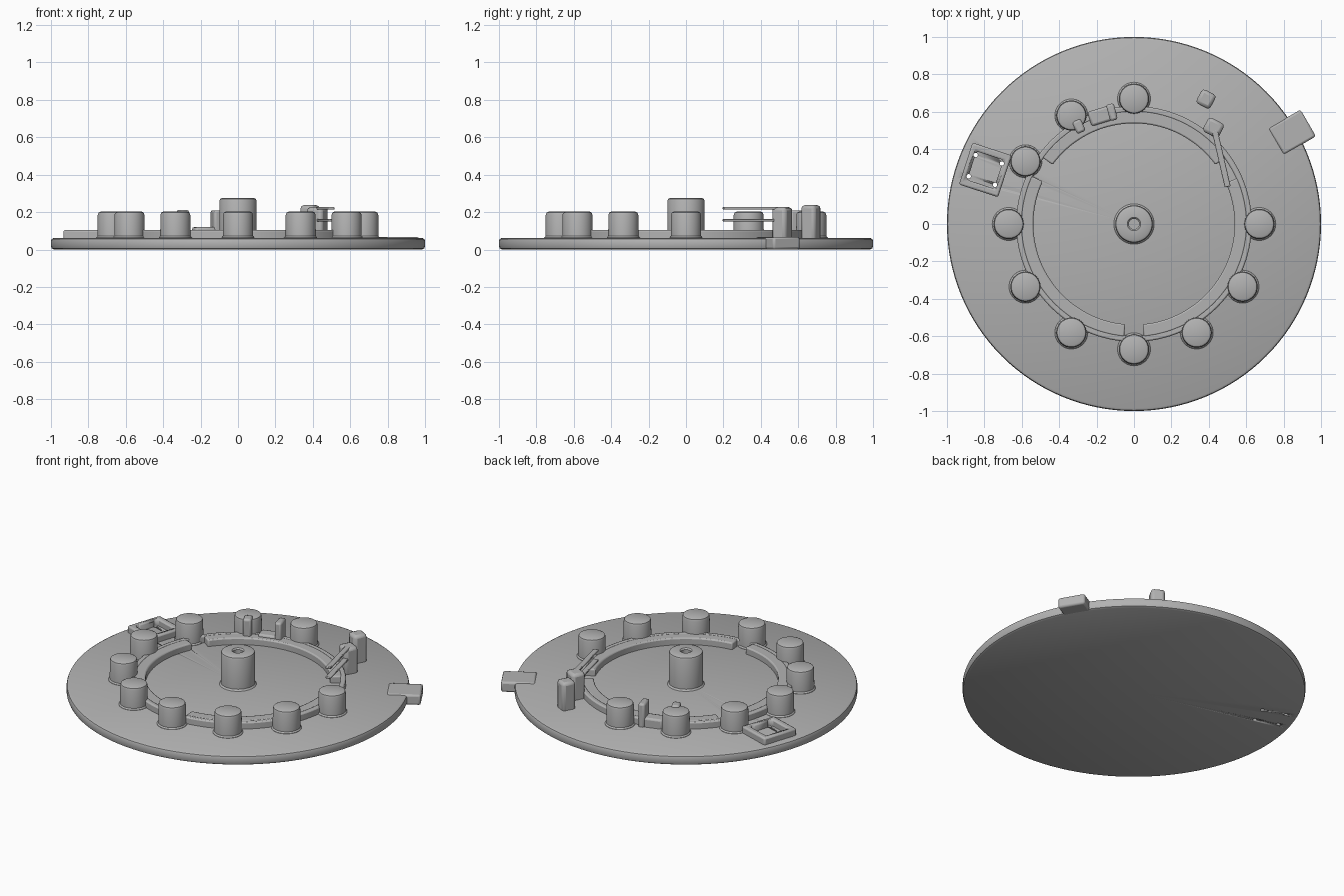
import bpy, bmesh, math
from mathutils import Matrix

if "Cube" in bpy.data.objects:
    bpy.data.objects.remove(bpy.data.objects["Cube"])

grey = bpy.data.materials.new("matte_grey")
grey.diffuse_color = (0.45, 0.45, 0.45, 1)
grey.use_nodes = True
grey.node_tree.nodes["Principled BSDF"].inputs["Base Color"].default_value = grey.diffuse_color


def finish(name, bm, bevel=0.0, loc=(0, 0, 0), rot=0.0):
    """Turn a bmesh into a smooth-shaded object with rounded edges."""
    bmesh.ops.recalc_face_normals(bm, faces=bm.faces)
    me = bpy.data.meshes.new(name)
    bm.to_mesh(me)
    bm.free()
    ob = bpy.data.objects.new(name, me)
    bpy.context.collection.objects.link(ob)
    ob.location = loc
    ob.rotation_euler.z = math.radians(rot)
    me.materials.append(grey)
    bpy.ops.object.select_all(action='DESELECT')
    bpy.context.view_layer.objects.active = ob
    ob.select_set(True)
    bpy.ops.object.shade_smooth_by_angle(angle=math.radians(35))
    if bevel:
        m = ob.modifiers.new("round", 'BEVEL')
        m.width, m.segments, m.limit_method = bevel, 2, 'ANGLE'
        m.angle_limit = math.radians(40)
    return ob


def lathe(name, profile, steps=48, loc=(0, 0, 0)):
    """Spin a closed (radius, z) profile that starts and ends on the axis."""
    bm = bmesh.new()
    vs = [bm.verts.new((r, 0, z)) for r, z in profile]
    es = [bm.edges.new(p) for p in zip(vs, vs[1:])]
    bmesh.ops.spin(bm, geom=vs + es, cent=(0, 0, 0), axis=(0, 0, 1),
                   angle=math.tau, steps=steps, use_merge=True)
    bmesh.ops.remove_doubles(bm, verts=bm.verts, dist=1e-5)
    return finish(name, bm, loc=loc)


def box(name, size, loc, rot=0.0, bevel=0.012):
    bm = bmesh.new()
    bmesh.ops.create_cube(bm, size=1, matrix=Matrix.Diagonal((*size, 1)))
    return finish(name, bm, bevel, loc, rot)


def strip(name, inner, outer, z0, z1, closed, bevel, loc=(0, 0, 0), rot=0.0):
    """Raise the band between two matching outlines."""
    bm = bmesh.new()
    a = [bm.verts.new((*p, z0)) for p in inner]
    b = [bm.verts.new((*p, z0)) for p in outer]
    n = len(a)
    faces = [bm.faces.new((a[i], b[i], b[(i + 1) % n], a[(i + 1) % n]))
             for i in range(n if closed else n - 1)]
    ext = bmesh.ops.extrude_face_region(bm, geom=faces, use_keep_orig=True)
    top = [v for v in ext["geom"] if isinstance(v, bmesh.types.BMVert)]
    bmesh.ops.translate(bm, verts=top, vec=(0, 0, z1 - z0))
    return finish(name, bm, bevel, loc, rot)


def arc(name, r0, r1, start, end, closed=False):
    n = max(4, int((end - start) / 3))
    ang = [math.radians(start + (end - start) * i / n)
           for i in range(n if closed else n + 1)]
    pts = [[(r * math.cos(t), r * math.sin(t)) for t in ang] for r in (r0, r1)]
    return strip(name, *pts, 0.04, 0.105, closed, 0.008)


# Round base plate with softened rim, and its edge tab
base = lathe("base_plate", [(0, 0), (0.985, 0), (0.996, 0.006), (1, 0.018),
                            (1, 0.046), (0.996, 0.056), (0.985, 0.062), (0, 0.062)], 128)
tab = box("edge_tab", (0.2, 0.165, 0.066), (0.845, 0.49, 0.034), 30)

# Central hub with a small socket
lathe("hub", [(0, 0.04), (0.108, 0.04), (0.108, 0.062), (0.1, 0.072), (0.1, 0.26),
              (0.096, 0.27), (0.085, 0.276), (0.036, 0.276), (0.028, 0.268),
              (0.028, 0.12), (0, 0.12)])

# Ring of posts, leaving two clock positions empty
for a in (0, 90, 120, 150, 180, 210, 240, 270, 300, 330):
    t = math.radians(a)
    lathe(f"post_{a}", [(0, 0.04), (0.09, 0.04), (0.088, 0.064), (0.081, 0.072),
                        (0.08, 0.185), (0.076, 0.197), (0.066, 0.202), (0, 0.202)],
          40, (0.67 * math.cos(t), 0.67 * math.sin(t), 0))

# Raised ring wall with three inner notches
arc("ring_outer_wall", 0.598, 0.63, 0, 360, True)
for s, e in ((36, 144), (155, 265), (275, 384)):
    arc(f"ring_section_{s}", 0.538, 0.605, s, e)

# Square socket frame on the left
FRAME, TILT = (-0.795, 0.289, 0), -18


def rect(w, h):
    return [(x * w / 2, y * h / 2) for x, y in ((-1, -1), (1, -1), (1, 1), (-1, 1))]


frame = strip("socket_frame", rect(0.15, 0.16), rect(0.22, 0.235), 0.04, 0.105,
              True, 0.01, FRAME, TILT)

# Four small through holes at the socket corners
bm = bmesh.new()
for x, y in rect(0.148, 0.12):
    bmesh.ops.create_cone(bm, cap_ends=True, segments=12, radius1=0.012,
                          radius2=0.012, depth=0.4,
                          matrix=Matrix.Translation((x, y, 0.05)))
cutter = finish("hole_cutter", bm, 0, FRAME, TILT)
cutter.hide_render = True
cutter.hide_viewport = True
for ob in (base, frame):
    m = ob.modifiers.new("holes", 'BOOLEAN')
    m.operation, m.object, m.solver = 'DIFFERENCE', cutter, 'EXACT'

# Upright pegs and contact arms on the upper right
box("outer_peg", (0.085, 0.085, 0.195), (0.385, 0.668, 0.14), -28, 0.018)
box("arm_peg", (0.095, 0.085, 0.185), (0.425, 0.515, 0.134), -28, 0.018)
for i, z in enumerate((0.157, 0.22)):
    box(f"contact_arm_{i}", (0.032, 0.31, 0.014), (0.466, 0.35, z), 13, 0.004)

# Small stop pin with its foot, and pointer nub on a post
box("stop_pin", (0.042, 0.09, 0.17), (-0.118, 0.598, 0.125), 15)
box("pin_foot", (0.12, 0.08, 0.08), (-0.18, 0.578, 0.08), 17)
box("pointer_nub", (0.05, 0.07, 0.16), (-0.295, 0.522, 0.132), 25)
